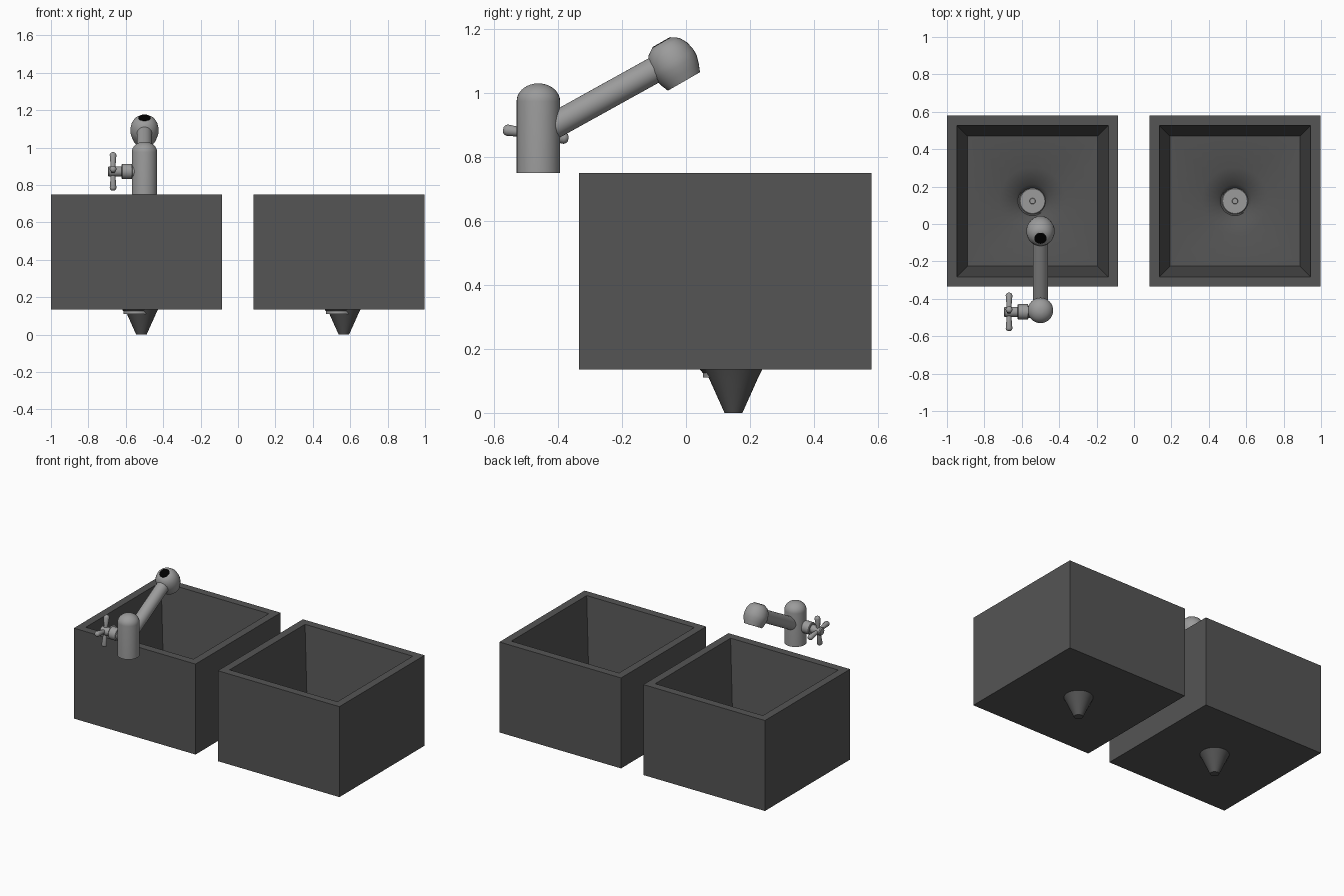
import bpy, bmesh
from math import cos, sin, pi, radians
from mathutils import Vector

if "Cube" in bpy.data.objects:
    bpy.data.objects.remove(bpy.data.objects["Cube"])

N = 32


def material(name, v):
    m = bpy.data.materials.new(name)
    m.diffuse_color = (v, v, v, 1)
    m.use_nodes = True
    m.node_tree.nodes["Principled BSDF"].inputs["Base Color"].default_value = m.diffuse_color
    return m


dark = material("dark_stone", 0.09)
metal = material("grey_metal", 0.33)
black = material("black_opening", 0.0)


def ring(r, z, square=False, off=0.0):
    pts = []
    for i in range(N):
        c, s = cos(2 * pi * i / N), sin(2 * pi * i / N)
        k = r / max(abs(c), abs(s)) if square else r
        pts.append(Vector((c * k + off, s * k + off, z)))
    return pts


def loft(name, rings, mat, origin=(0, 0, 0), axis=(0, 0, 1), angle=35):
    """Skin a chain of rings, cap both ends, and point local z along axis."""
    bm = bmesh.new()
    q = Vector((0, 0, 1)).rotation_difference(Vector(axis).normalized())
    loops = [[bm.verts.new(q @ p + Vector(origin)) for p in r] for r in rings]
    for a, b in zip(loops, loops[1:]):
        for i in range(N):
            j = (i + 1) % N
            bm.faces.new((a[i], a[j], b[j], b[i]))
    bm.faces.new(loops[0][::-1])
    bm.faces.new(loops[-1])
    bmesh.ops.recalc_face_normals(bm, faces=bm.faces)
    me = bpy.data.meshes.new(name)
    bm.to_mesh(me)
    bm.free()
    me.materials.append(mat)
    ob = bpy.data.objects.new(name, me)
    bpy.context.collection.objects.link(ob)
    bpy.ops.object.select_all(action='DESELECT')
    ob.select_set(True)
    bpy.context.view_layer.objects.active = ob
    bpy.ops.object.shade_smooth_by_angle(angle=radians(angle))
    return ob


def lathe(name, profile, mat, origin, axis=(0, 0, 1), angle=35):
    return loft(name, [ring(r, z) for r, z in profile], mat, origin, axis, angle)


# Two basins: drain funnel, outer box, rim, tapered inner walls, inner funnel
for side, x in (("left", -0.5425), ("right", 0.54)):
    o = 0.026
    loft(side + "_basin", [
        ring(0.028, 0, off=o), ring(0.075, 0.105, off=o), ring(0.09, 0.135, off=o),
        ring(0.4575, 0.135, True), ring(0.4575, 0.75, True),
        ring(0.405, 0.75, True), ring(0.348, 0.19, True),
        ring(0.18, 0.18), ring(0.09, 0.15), ring(0.07, 0.125),
    ], dark, (x, 0.1225, 0))
    # Drain cover with a raised centre stud
    lathe(side + "_drain", [(0.07, 0.11), (0.07, 0.136), (0.066, 0.14),
                            (0.016, 0.14), (0.014, 0.147)], metal, (x, 0.1225, 0))

# Tap body with domed top
FX, FY = -0.5, -0.462
dome = [(0.068 * cos(a), 0.975 + 0.056 * sin(a))
        for a in [i * pi / 18 for i in range(9)]]
lathe("tap_body", [(0.068, 0.75)] + dome, metal, (FX, FY, 0))

# Sloping spout
lathe("spout", [(0.041, 0), (0.041, 0.41)], metal, (FX, -0.43, 0.889),
      (0, cos(radians(29)), sin(radians(29))))

# Spout head, opening downwards, with a dark hole on top
head_o, head_a = (FX, -0.0065, 1.037), (0, -0.5, 0.87)
lathe("spout_head", [(0.045, 0.03), (0.05, 0), (0.058, 0), (0.068, 0.025), (0.075, 0.05),
                     (0.076, 0.07), (0.07, 0.1), (0.056, 0.125), (0.034, 0.14)],
      metal, head_o, head_a, 50)
lathe("head_hole", [(0.033, 0.135), (0.033, 0.142)], black, head_o, head_a)

# Valve stem and hub on the left of the body
HY, HZ = -0.47, 0.872
lathe("valve_stem", [(0.033, 0.05), (0.033, 0.065), (0.041, 0.068), (0.041, 0.118),
                     (0.038, 0.122), (0.027, 0.122), (0.027, 0.19), (0.022, 0.196)],
      metal, (FX, HY, HZ), (-1, 0, 0))

# Cross handle: two crossed rods with rounded ends
t = radians(8)
rod = [(0.007, -0.103), (0.014, -0.099), (0.018, -0.09), (0.013, -0.03),
       (0.013, 0.03), (0.018, 0.09), (0.014, 0.099), (0.007, 0.103)]
for n, ax in (("a", (0, cos(t), -sin(t))), ("b", (0, sin(t), cos(t)))):
    lathe("handle_rod_" + n, rod, metal, (-0.668, HY, HZ), ax, 60)
